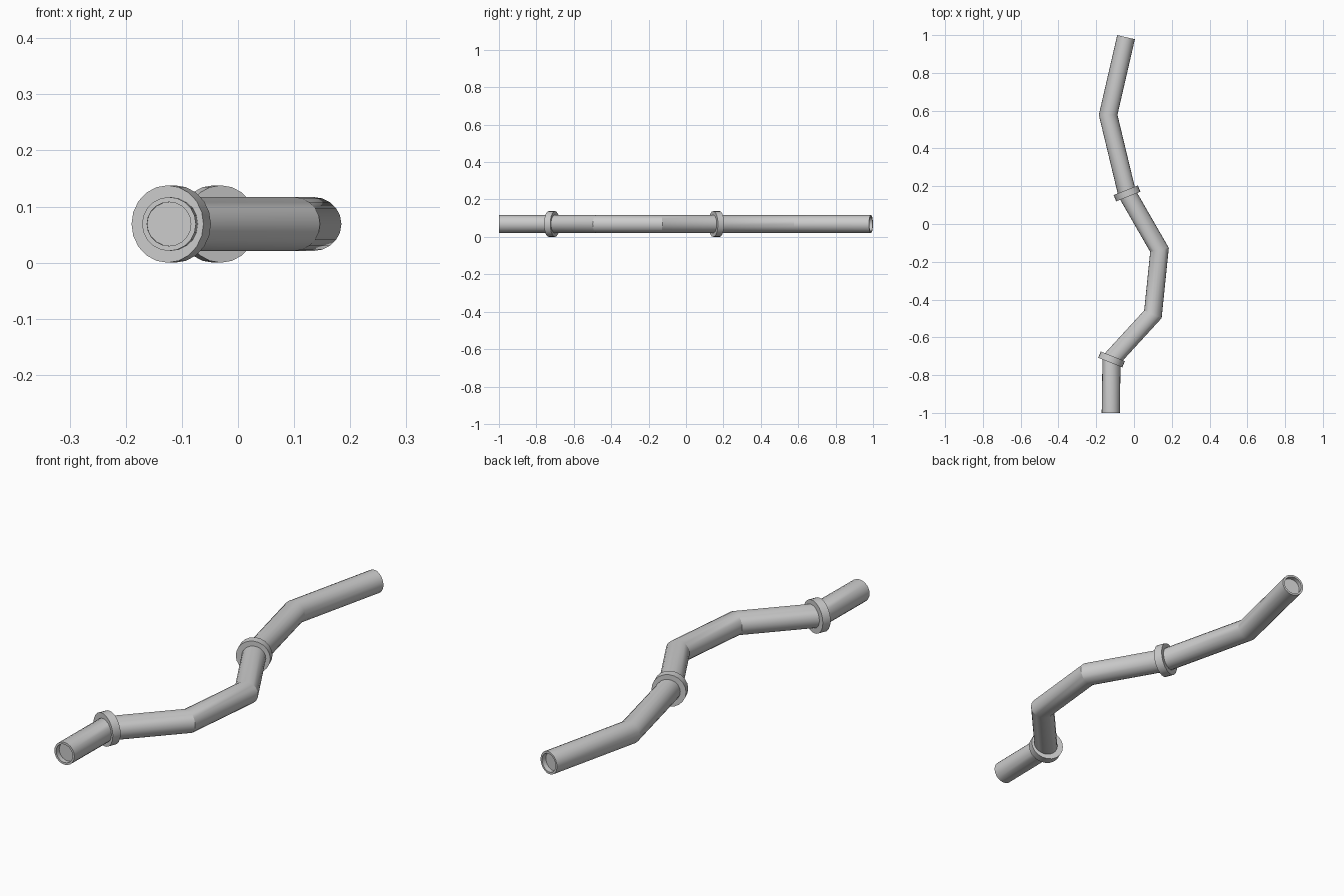
import bpy, bmesh, math
from mathutils import Vector

if "Cube" in bpy.data.objects:
    bpy.data.objects.remove(bpy.data.objects["Cube"])

SIDES = 20
R_PIPE, R_BORE, R_COLLAR = 0.048, 0.039, 0.069
Z = R_COLLAR
PATH = [Vector((x, y, Z)) for x, y in (
    (-0.123, -1.0), (-0.119, -0.717), (0.10, -0.478), (0.135, -0.137),
    (-0.037, 0.162), (-0.137, 0.578), (-0.042, 0.989))]


def joint(i):
    """Tangent and mitre stretch at path point i."""
    a = (PATH[i] - PATH[i - 1]).normalized() if i > 0 else None
    b = (PATH[i + 1] - PATH[i]).normalized() if i < len(PATH) - 1 else None
    if a is None or b is None:
        return (a or b), 1.0
    t = (a + b).normalized()
    return t, 1.0 / t.dot(a)


def ring(bm, centre, tangent, radius, stretch=1.0):
    up = Vector((0, 0, 1))
    side = tangent.cross(up)
    return [bm.verts.new(centre + side * (radius * stretch * math.cos(a)) + up * (radius * math.sin(a)))
            for a in (2 * math.pi * k / SIDES for k in range(SIDES))]


def skin(name, rings):
    """Bridge successive rings and cap both ends."""
    bm = bmesh.new()
    loops = [ring(bm, *r) for r in rings]
    for p, q in zip(loops, loops[1:]):
        for k in range(SIDES):
            n = (k + 1) % SIDES
            bm.faces.new((p[k], p[n], q[n], q[k]))
    bm.faces.new(loops[0])
    bm.faces.new(loops[-1])
    bmesh.ops.recalc_face_normals(bm, faces=bm.faces)
    mesh = bpy.data.meshes.new(name)
    bm.to_mesh(mesh)
    bm.free()
    obj = bpy.data.objects.new(name, mesh)
    bpy.context.collection.objects.link(obj)
    bpy.ops.object.select_all(action='DESELECT')
    obj.select_set(True)
    bpy.context.view_layer.objects.active = obj
    bpy.ops.object.shade_smooth_by_angle(angle=math.radians(25))
    return obj


# Mitred pipe with a shallow recessed mouth at each end
last = len(PATH) - 1
t0, t1 = joint(0)[0], joint(last)[0]
DEPTH = 0.02
rings = [(PATH[0] + t0 * DEPTH, t0, R_BORE), (PATH[0], t0, R_BORE)]
for i, p in enumerate(PATH):
    t, s = joint(i)
    rings.append((p, t, R_PIPE, s))
rings += [(PATH[last], t1, R_BORE), (PATH[last] - t1 * DEPTH, t1, R_BORE)]
skin("pipe", rings)

# Collars where pipe sections join
for name, i in (("front_collar", 1), ("rear_collar", 4)):
    t = joint(i)[0]
    h = t * 0.018
    skin(name, [(PATH[i] - h, t, R_COLLAR), (PATH[i] + h, t, R_COLLAR)])
